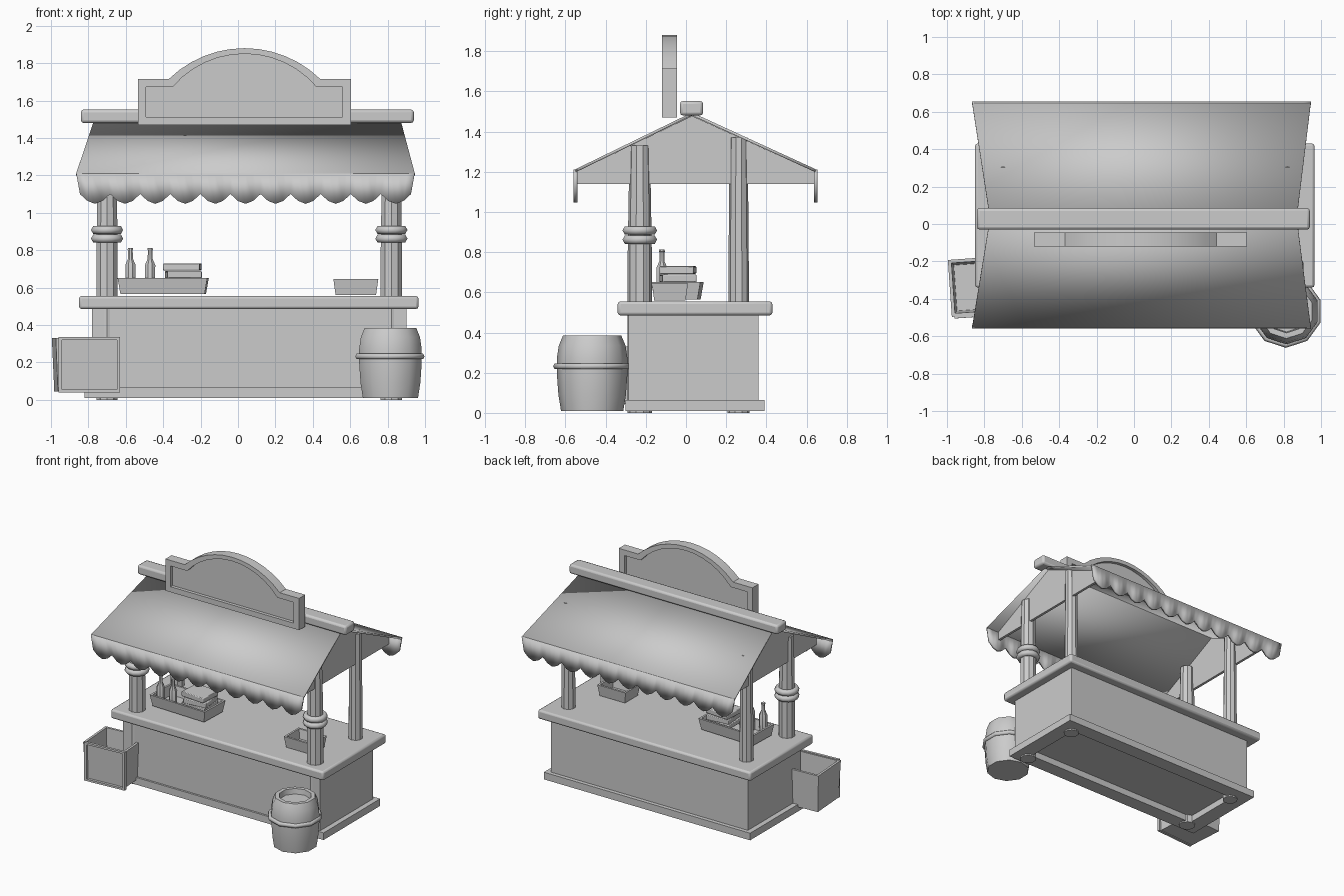
import bpy, bmesh, math
from mathutils import Matrix, Vector

if "Cube" in bpy.data.objects:
    bpy.data.objects.remove(bpy.data.objects["Cube"])

grey = bpy.data.materials.new("light_grey")
grey.diffuse_color = (0.6, 0.6, 0.6, 1)
grey.use_nodes = True
grey.node_tree.nodes["Principled BSDF"].inputs["Base Color"].default_value = grey.diffuse_color


def finish(name, bm, bevel=0.0, smooth=35):
    bmesh.ops.recalc_face_normals(bm, faces=bm.faces)
    me = bpy.data.meshes.new(name)
    bm.to_mesh(me)
    bm.free()
    me.materials.append(grey)
    ob = bpy.data.objects.new(name, me)
    bpy.context.collection.objects.link(ob)
    if bevel:
        m = ob.modifiers.new("bevel", 'BEVEL')
        m.width, m.segments = bevel, 2
    bpy.ops.object.select_all(action='DESELECT')
    ob.select_set(True)
    bpy.context.view_layer.objects.active = ob
    bpy.ops.object.shade_smooth_by_angle(angle=math.radians(smooth))
    return ob


def box(name, x0, x1, y0, y1, z0, z1, bevel=0.0, rot=0.0):
    bm = bmesh.new()
    bmesh.ops.create_cube(bm, size=1)
    bmesh.ops.scale(bm, vec=(x1 - x0, y1 - y0, z1 - z0), verts=bm.verts)
    bmesh.ops.rotate(bm, matrix=Matrix.Rotation(math.radians(rot), 3, 'Z'), verts=bm.verts)
    bmesh.ops.translate(bm, vec=((x0 + x1) / 2, (y0 + y1) / 2, (z0 + z1) / 2), verts=bm.verts)
    return finish(name, bm, bevel)


def lathe(name, x, y, profile, n=10, smooth=35):
    """Revolve (radius, z) points round a vertical axis and cap both ends."""
    bm = bmesh.new()
    rings = []
    for r, z in profile:
        rings.append([bm.verts.new((x + r * math.cos(2 * math.pi * (i + .5) / n),
                                    y + r * math.sin(2 * math.pi * (i + .5) / n), z)) for i in range(n)])
    for a, b in zip(rings, rings[1:]):
        for i in range(n):
            bm.faces.new((a[i], a[(i + 1) % n], b[(i + 1) % n], b[i]))
    bm.faces.new(rings[0])
    bm.faces.new(rings[-1])
    return finish(name, bm, 0, smooth)


def ring(name, x, y, z, r, t, n=12):
    """Rounded hoop."""
    bm = bmesh.new()
    loops = [[bm.verts.new((x + (r + t * math.cos(b)) * math.cos(a), y + (r + t * math.cos(b)) * math.sin(a),
                            z + t * math.sin(b))) for b in [k * math.pi / 3 for k in range(6)]]
             for a in [2 * math.pi * (i + .5) / n for i in range(n)]]
    for i in range(n):
        p, q = loops[i], loops[(i + 1) % n]
        for k in range(6):
            bm.faces.new((p[k], p[(k + 1) % 6], q[(k + 1) % 6], q[k]))
    return finish(name, bm, 0, 65)


def prism(name, pts, vec):
    """Extrude a closed planar outline along a vector."""
    bm = bmesh.new()
    f = bm.faces.new([bm.verts.new(p) for p in pts])
    g = bmesh.ops.extrude_face_region(bm, geom=[f], use_keep_orig=True)
    bmesh.ops.translate(bm, vec=vec, verts=[v for v in g['geom'] if isinstance(v, bmesh.types.BMVert)])
    return finish(name, bm)


def tray(name, x0, x1, y0, y1, z0, z1, t, flare, rot=0.0):
    """Open-topped box with walls of thickness t, narrower at its foot by flare."""
    bm = bmesh.new()
    c = Vector(((x0 + x1) / 2, (y0 + y1) / 2, 0))
    hx, hy = (x1 - x0) / 2, (y1 - y0) / 2
    loops = []
    for inset, z in ((flare, z0), (0, z1), (t, z1), (t + flare, z0 + t)):
        loops.append([bm.verts.new(Matrix.Rotation(math.radians(rot), 3, 'Z') @
                                   Vector((sx * (hx - inset), sy * (hy - inset), z)) + c)
                      for sx, sy in ((-1, -1), (1, -1), (1, 1), (-1, 1))])
    for a, b in zip(loops, loops[1:]):
        for i in range(4):
            bm.faces.new((a[i], a[(i + 1) % 4], b[(i + 1) % 4], b[i]))
    bm.faces.new(loops[0])
    bm.faces.new(loops[-1])
    return finish(name, bm)


def frame(name, outer, inner, d):
    """Band between two matching outlines, given depth along vector d."""
    bm = bmesh.new()
    d = Vector(d)
    L = [[bm.verts.new(Vector(p) + o) for p in pts]
         for pts, o in ((outer, d * 0), (outer, d), (inner, d), (inner, d * 0))]
    n = len(outer)
    for k in range(4):
        a, b = L[k], L[(k + 1) % 4]
        for i in range(n):
            bm.faces.new((a[i], a[(i + 1) % n], b[(i + 1) % n], b[i]))
    return finish(name, bm)


# counter: hollow plinth, body and top
def rect(x0, x1, y0, y1, z):
    return [(x0, y0, z), (x1, y0, z), (x1, y1, z), (x0, y1, z)]


frame("plinth", rect(-.82, .94, -.30, .39, .01), rect(-.70, .82, -.19, .28, .01), (0, 0, .055))
box("counter_body", -.78, .90, -.285, .36, .06, .50)
box("counter_top", -.85, .965, -.34, .43, .485, .555, .014)

# posts with double rings on the front pair
for side, x in (("left", -.70), ("right", .82)):
    lathe("front_post_" + side, x, -.23, [(.06, 0), (.06, .8), (.055, 1.1), (.05, 1.33)], 10)
    lathe("back_post_" + side, x, .262, [(.055, 0), (.05, .8), (.045, 1.37)], 10)
    for i, z in enumerate((.862, .908)):
        ring(f"post_ring_{side}_{i}", x, -.23, z, .065, .024)

# roof: two slopes, each with a scalloped valance
RIDGE_Y, RIDGE_Z, EAVE_Z = .03, 1.487, 1.205
for side, ye in (("front", -.55), ("back", .645)):
    bm = bmesh.new()
    v = [bm.verts.new(p) for p in ((-.77, RIDGE_Y, RIDGE_Z), (.87, RIDGE_Y, RIDGE_Z),
                                   (.945, ye, EAVE_Z), (-.865, ye, EAVE_Z))]
    bm.faces.new(v)
    ob = finish("roof_" + side, bm)
    ob.modifiers.new("thickness", 'SOLIDIFY').thickness = .014
    ob.modifiers["thickness"].offset = 0
    bm = bmesh.new()
    n, sub = 11, 4
    cols = []
    for i in range(n * sub + 1):
        t = i / (n * sub)
        zb = 1.10 - .052 * abs(math.sin(math.pi * t * n))
        cols.append([bm.verts.new((-.865 + 1.81 * t, ye, EAVE_Z + .005)),
                     bm.verts.new((-.845 + 1.77 * t, ye, zb))])
    for a, b in zip(cols, cols[1:]):
        bm.faces.new((a[0], b[0], b[1], a[1]))
    ob = finish("valance_" + side, bm)
    ob.modifiers.new("thickness", 'SOLIDIFY').thickness = .018
    ob.modifiers["thickness"].offset = 0

# gable panels and ridge beam
for side, x in (("left", -.735), ("right", .825)):
    prism("gable_" + side, [(x, -.545, 1.14), (x, .64, 1.14), (x, .64, 1.2),
                            (x, RIDGE_Y, 1.478), (x, -.545, 1.2)], (.02, 0, 0))
box("ridge_beam", -.84, .94, -.03, .085, 1.48, 1.552, .015)


# arched sign: deep frame and thin panel
def sign_outline(x0, x1, z0, z1, half, rise, y, n=12):
    R = (half * half + rise * rise) / (2 * rise)
    a = math.asin(half / R)
    pts = [(x0, y, z0), (x1, y, z0), (x1, y, z1)]
    for i in range(n + 1):
        t = a - 2 * a * i / n
        pts.append((.035 + R * math.sin(t), y, z1 + rise - R + R * math.cos(t)))
    return pts + [(x0, y, z1)]


inner = sign_outline(-.492, .558, 1.512, 1.672, .385, .178, -.12)
frame("sign_frame", sign_outline(-.535, .605, 1.47, 1.715, .405, .165, -.12), inner, (0, .075, 0))
prism("sign_panel", [(x, -.095, z) for x, y, z in inner], (0, .025, 0))

# barrel with recessed lid and hoop
lathe("barrel", .815, -.467, [(.155, .01), (.168, .09), (.176, .2), (.176, .27), (.166, .335), (.145, .385),
                              (.115, .385), (.11, .345)], 10, 40)
ring("barrel_hoop", .812, -.467, .232, .178, .017, 10)

# open crate beside the counter
tray("crate", -.985, -.645, -.485, -.18, .045, .33, .018, .012, 4)
frame("crate_front_trim", [(-.96, -.505, .04), (-.63, -.482, .04), (-.63, -.482, .335), (-.96, -.505, .335)],
      [(-.94, -.504, .055), (-.647, -.483, .055), (-.647, -.483, .32), (-.94, -.504, .32)], (0, .02, 0))

# goods on the counter
tray("goods_tray_left", -.64, -.16, -.165, .08, .565, .652, .015, .015, -2)
tray("goods_tray_right", .51, .75, -.17, .01, .56, .645, .015, .012)
for i, (z, r) in enumerate(((.615, 0), (.650, 5), (.692, -4))):
    box(f"book_{i}", -.395 + .01 * (i % 2), -.20, -.125, .045, z, z + .038, .005, r)
for i, x in enumerate((-.575, -.47)):
    lathe(f"bottle_{i}", x, -.12, [(.028, .58), (.03, .72), (.014, .755), (.013, .80), (.016, .802), (.015, .812)], 8)
